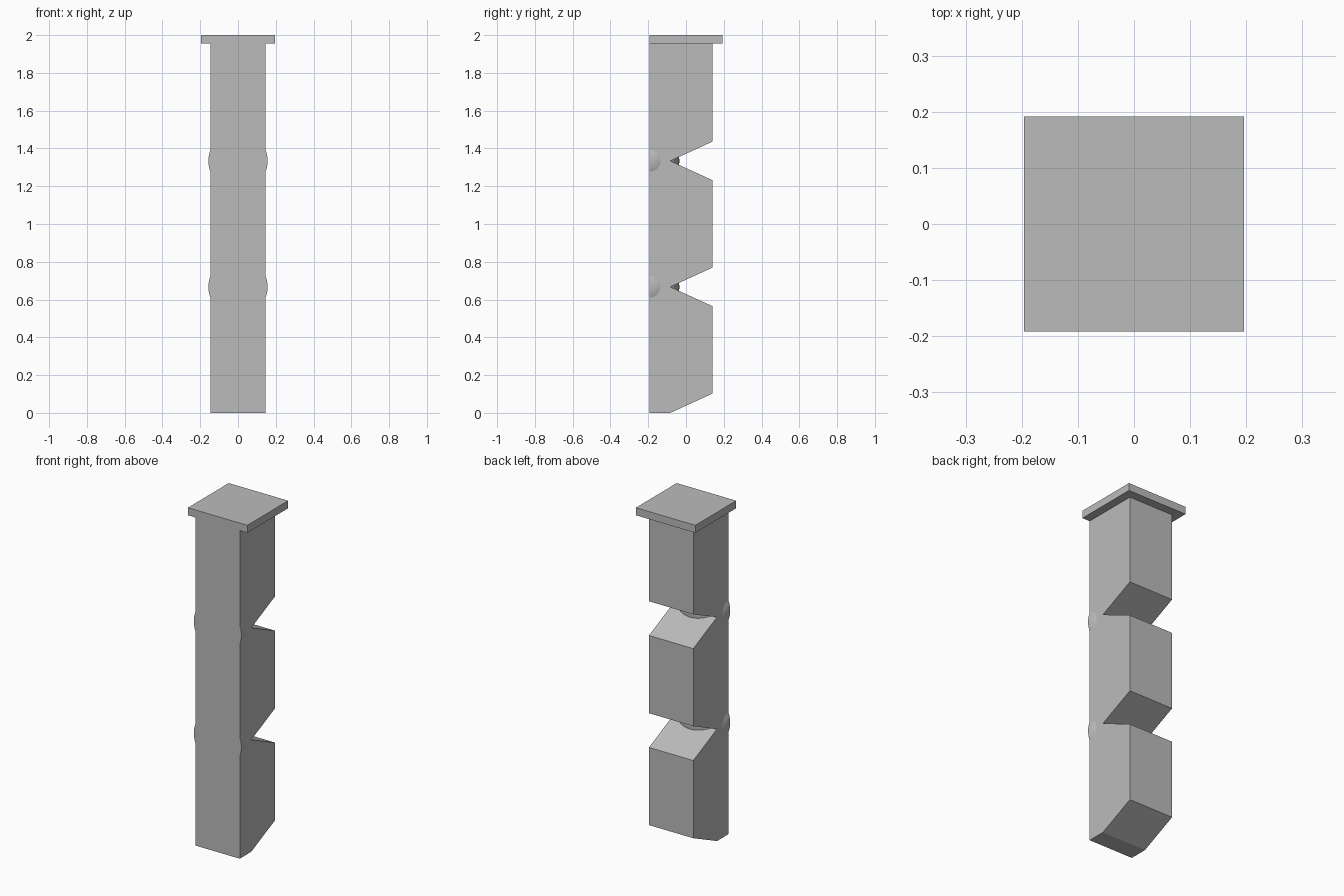
import bpy, bmesh, math
from mathutils import Matrix

cube = bpy.data.objects.get("Cube")
if cube:
    bpy.data.objects.remove(cube, do_unlink=True)

FRONT, BACK = -0.192, 0.14      # column depth range
NOTCH = -0.083                  # depth of the notch tips
HALF_WIDTH = 0.146
CAP_BOTTOM, TOP = 1.955, 2.0
PITCH = 0.667                   # spacing of the joints
FLARE = 0.102                   # half height of a notch mouth

grey = bpy.data.materials.new("plain_grey")
grey.use_nodes = True
grey.diffuse_color = (0.5, 0.5, 0.5, 1)
grey.node_tree.nodes["Principled BSDF"].inputs["Base Color"].default_value = (0.5, 0.5, 0.5, 1)


def add_object(name, bm):
    bmesh.ops.recalc_face_normals(bm, faces=bm.faces)
    mesh = bpy.data.meshes.new(name)
    bm.to_mesh(mesh)
    bm.free()
    mesh.materials.append(grey)
    obj = bpy.data.objects.new(name, mesh)
    bpy.context.collection.objects.link(obj)
    return obj


# Segmented column: notched side profile extruded across the width
profile = [(FRONT, 0), (NOTCH, 0), (BACK, FLARE)]
for i in (1, 2):
    z = i * PITCH
    profile += [(BACK, z - FLARE), (NOTCH, z), (BACK, z + FLARE)]
profile += [(BACK, CAP_BOTTOM), (FRONT, CAP_BOTTOM)]
bm = bmesh.new()
side = bm.faces.new([bm.verts.new((-HALF_WIDTH, y, z)) for y, z in profile])
new = bmesh.ops.extrude_face_region(bm, geom=[side])["geom"]
bmesh.ops.translate(bm, vec=(2 * HALF_WIDTH, 0, 0),
                    verts=[v for v in new if isinstance(v, bmesh.types.BMVert)])
add_object("column", bm)

# Square cap plate
bm = bmesh.new()
bmesh.ops.create_cube(bm, size=1)
bmesh.ops.scale(bm, vec=(0.392, 0.384, TOP - CAP_BOTTOM), verts=bm.verts)
bmesh.ops.translate(bm, vec=(0, 0, (TOP + CAP_BOTTOM) / 2), verts=bm.verts)
add_object("cap_plate", bm)

# Half-ball joints, cut flush with the front
for i, name in ((1, "lower_joint"), (2, "upper_joint")):
    bm = bmesh.new()
    bmesh.ops.create_uvsphere(bm, u_segments=48, v_segments=24, radius=0.157,
                              matrix=Matrix.Translation((0, FRONT, i * PITCH)))
    bmesh.ops.bisect_plane(bm, geom=bm.verts[:] + bm.edges[:] + bm.faces[:], dist=1e-5,
                           plane_co=(0, FRONT, 0), plane_no=(0, -1, 0), clear_outer=True)
    bmesh.ops.holes_fill(bm, edges=[e for e in bm.edges if e.is_boundary])
    joint = add_object(name, bm)
    bpy.ops.object.select_all(action='DESELECT')
    joint.select_set(True)
    bpy.context.view_layer.objects.active = joint
    bpy.ops.object.shade_smooth_by_angle(angle=math.radians(30))
